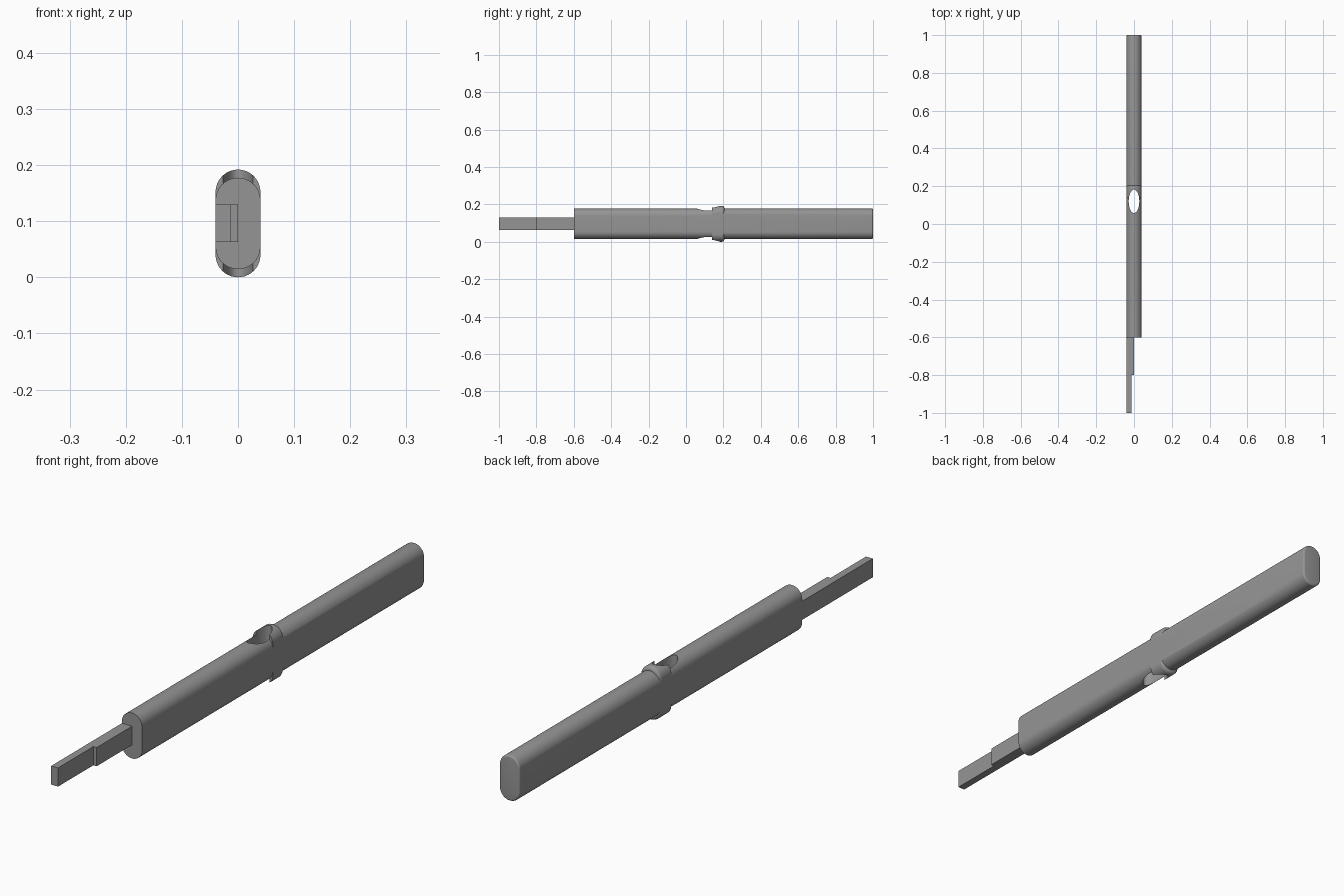
import bpy, bmesh, math

if "Cube" in bpy.data.objects:
    bpy.data.objects.remove(bpy.data.objects["Cube"])

CZ = 0.096   # height of the long axis

grey = bpy.data.materials.new("steel grey")
grey.diffuse_color = (0.30, 0.30, 0.30, 1)
grey.use_nodes = True
grey.node_tree.nodes["Principled BSDF"].inputs["Base Color"].default_value = grey.diffuse_color


def make_object(name, bm):
    bmesh.ops.recalc_face_normals(bm, faces=bm.faces)
    me = bpy.data.meshes.new(name)
    bm.to_mesh(me)
    bm.free()
    me.materials.append(grey)
    ob = bpy.data.objects.new(name, me)
    bpy.context.collection.objects.link(ob)
    return ob


def slot_bar(name, half_height, stations, radius=0.04, n=20):
    """Loft a rounded-slot section along y; stations are (y, inset)."""
    bm = bmesh.new()
    rings = []
    for y, inset in stations:
        r = radius - inset
        ring = []
        for side in (1, -1):
            for i in range(n + 1):
                a = math.pi * i / n + (0 if side > 0 else math.pi)
                z = CZ + side * (half_height - radius) + r * math.sin(a)
                ring.append(bm.verts.new((r * math.cos(a), y, z)))
        rings.append(ring)
    for a, b in zip(rings, rings[1:]):
        for i in range(len(a)):
            j = (i + 1) % len(a)
            bm.faces.new((a[i], a[j], b[j], b[i]))
    bm.faces.new(rings[0])
    bm.faces.new(rings[-1])
    return make_object(name, bm)


def rounded_end(y, r, steps=5):
    """Stations of a quarter-round edge ending at y."""
    angles = [math.pi / 2 * i / steps for i in range(steps + 1)]
    return [(y - r + r * math.sin(a), r - r * math.cos(a)) for a in angles]


def boolean(target, tool, operation):
    mod = target.modifiers.new(operation.lower(), 'BOOLEAN')
    mod.operation, mod.object, mod.solver = operation, tool, 'EXACT'
    bpy.context.view_layer.objects.active = target
    bpy.ops.object.modifier_apply(modifier=mod.name)
    bpy.data.objects.remove(tool, do_unlink=True)


# Handle bar with a softened rear end
handle = slot_bar("handle", 0.0815, [(-0.6, 0)] + rounded_end(1.0, 0.007))

# Raised collar behind the hole
collar = slot_bar("collar", 0.096, [(0.14, 0)] + rounded_end(0.205, 0.012))
boolean(handle, collar, 'UNION')

# Vertical oval hole through the bar
bm = bmesh.new()
bmesh.ops.create_cone(bm, cap_ends=True, segments=48, radius1=1, radius2=1, depth=0.5)
for v in bm.verts:
    v.co.x *= 0.028
    v.co.y = 0.12 + v.co.y * 0.062
    v.co.z += CZ
cutter = make_object("hole_cutter", bm)
cutter.hide_render = True
boolean(handle, cutter, 'DIFFERENCE')

bpy.ops.object.select_all(action='DESELECT')
handle.select_set(True)
bpy.context.view_layer.objects.active = handle
bpy.ops.object.shade_smooth_by_angle(angle=math.radians(30))

# Stepped tang: an L-shaped plan extruded upward
plan = [(-0.04, -1), (-0.013, -1), (-0.013, -0.8), (0, -0.8), (0, -0.6), (-0.04, -0.6)]
bm = bmesh.new()
base = bm.faces.new([bm.verts.new((x, y, 0.063)) for x, y in plan])
top = bmesh.ops.extrude_face_region(bm, geom=[base])["geom"]
bmesh.ops.translate(bm, vec=(0, 0, 0.067),
                    verts=[g for g in top if isinstance(g, bmesh.types.BMVert)])
make_object("tang", bm)
